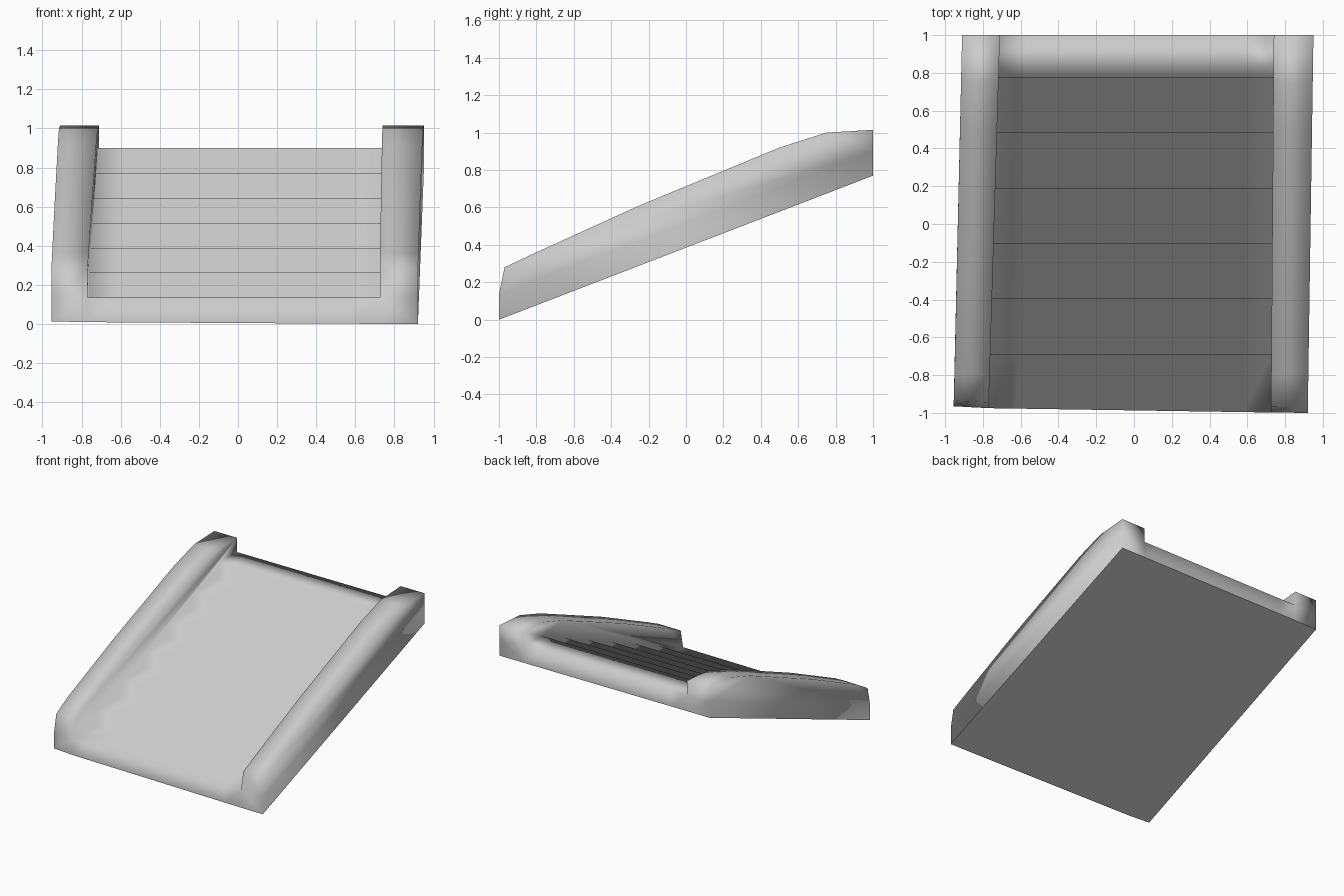
import bpy
import bmesh

cube = bpy.data.objects.get("Cube")
if cube:
    bpy.data.objects.remove(cube)

# Plain grey material
grey = bpy.data.materials.new("light_grey")
grey.use_nodes = True
colour = (0.6, 0.6, 0.6, 1)
grey.diffuse_color = colour
grey.node_tree.nodes["Principled BSDF"].inputs["Base Color"].default_value = colour

# Side rail outline in (y, z); the first and last two points meet the stairs
RAIL = [(-1, 0), (-1, .135), (-.97, .28), (-.8, .36), (-.25, .61),
        (.5, .92), (.75, 1), (1, 1.015), (1, .9), (1, .77)]

# Stair outline in (y, z): seven steps, closed by the sloping underside
STEPS = 7
stairs = [RAIL[0]]
for i in range(STEPS):
    height = .135 + i * .1275
    front = -1 if i == 0 else -.69 + (i - 1) * .293
    back = 1 if i == STEPS - 1 else -.69 + i * .293
    stairs += [(front, height), (back, height)]
stairs.append(RAIL[-1])


def lerp(a, b, t):
    return a + (b - a) * t


# Plan edges as (x at front, x at back, how far the front end is set back)
OUTER_R, INNER_R = (-.955, -.91, .035), (-.77, -.71, .025)
INNER_L, OUTER_L = (.725, .74, .002), (.92, .95, 0)

bm = bmesh.new()


def point(edge, y, z):
    x = lerp(edge[0], edge[1], (y + 1) / 2)
    if y < -.95:
        y += edge[2]
        z += edge[2] * .385 if z == 0 else 0
    return bm.verts.new((x, y, z))


def bridge(a, b):
    """Join two closed outlines; the wrapping quad is the underside."""
    faces = []
    for i in range(len(a)):
        j = (i + 1) % len(a)
        faces.append(bm.faces.new((a[i], a[j], b[j], b[i])))
    return faces[-1]


underside = []

# Stairs, with narrow columns next to the rails
columns = []
for t in (0, .1, .3, .5, .7, .9, 1):
    edge = [lerp(a, b, t) for a, b in zip(INNER_R, INNER_L)]
    columns.append([point(edge, y, z) for y, z in stairs])
for a, b in zip(columns, columns[1:]):
    underside.append(bridge(a, b))

# Side rails, welded to the stair ends
for outer_edge, inner_edge, steps in ((OUTER_R, INNER_R, columns[0]),
                                      (OUTER_L, INNER_L, columns[-1])):
    outer = [point(outer_edge, y, z) for y, z in RAIL]
    crest = [point(inner_edge, y, z) for y, z in RAIL[2:-2]]
    inner = steps[:2] + crest + steps[-2:]
    underside.append(bridge(outer, inner))
    bm.faces.new(outer)
    bm.faces.new(crest + steps[-2:0:-1])

# Smooth everywhere, with a crisp border round the underside
bmesh.ops.recalc_face_normals(bm, faces=bm.faces)
for face in bm.faces:
    face.smooth = True
for face in underside:
    for e in face.edges:
        e.smooth = all(f in underside for f in e.link_faces)

mesh = bpy.data.meshes.new("staircase")
bm.to_mesh(mesh)
bm.free()
mesh.materials.append(grey)
staircase = bpy.data.objects.new("staircase", mesh)
bpy.context.collection.objects.link(staircase)
